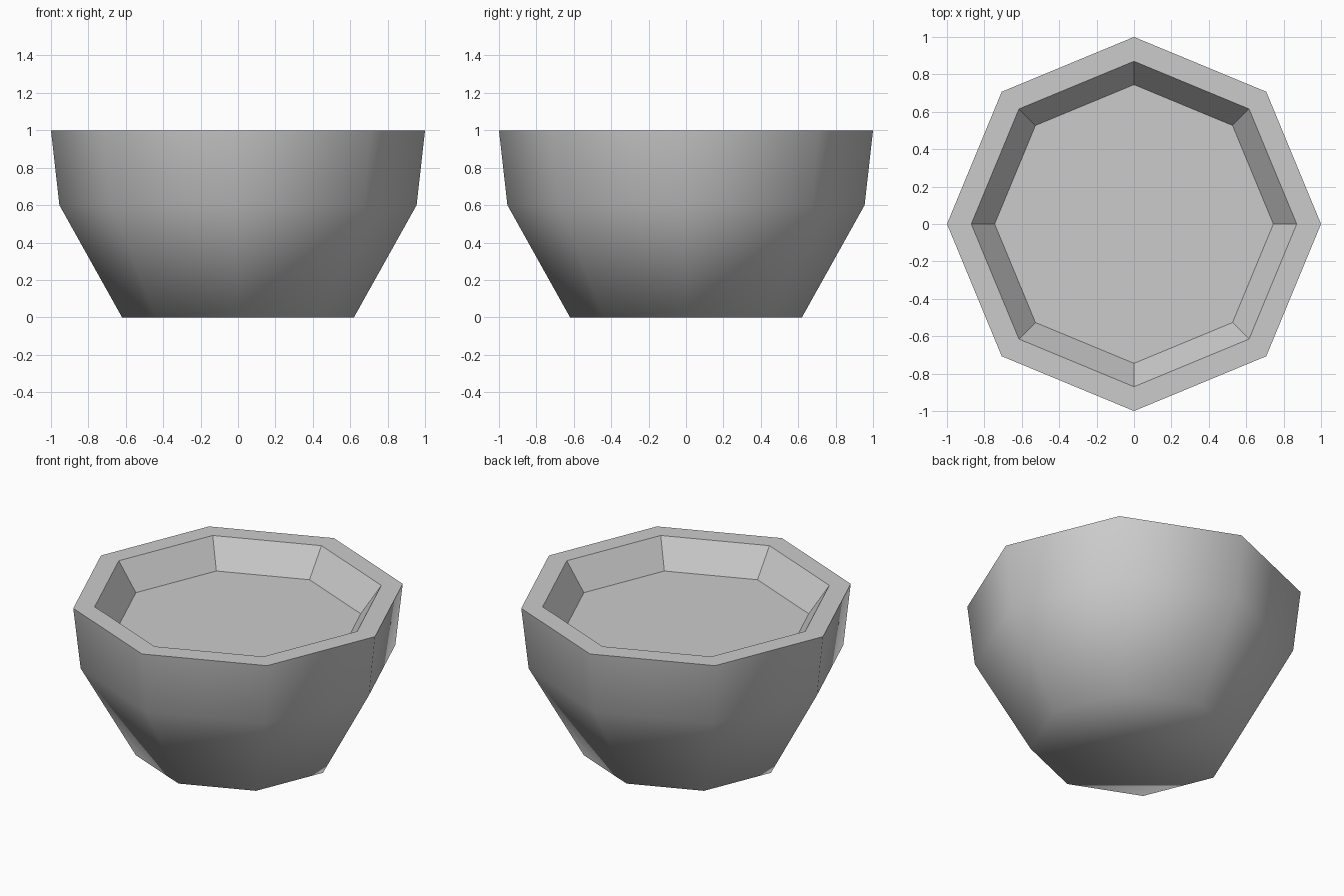
import bpy, bmesh
from math import cos, sin, pi

cube = bpy.data.objects.get("Cube")
if cube:
    bpy.data.objects.remove(cube, do_unlink=True)

SIDES = 8

# Material
grey = bpy.data.materials.new("light_grey")
grey.use_nodes = True
colour = (0.6, 0.6, 0.6, 1)
grey.diffuse_color = colour
grey.node_tree.nodes["Principled BSDF"].inputs["Base Color"].default_value = colour

# Profile from the base, up the outside, over the rim, down to the inner floor
profile = [(0.62, 0), (0.955, 0.6), (1, 1), (0.87, 1), (0.745, 0.823)]
RIM = 2  # profile point where the smooth outside ends

bm = bmesh.new()
rings = [[bm.verts.new((r * cos(2 * pi * i / SIDES), r * sin(2 * pi * i / SIDES), z))
          for i in range(SIDES)] for r, z in profile]

# Walls: smooth outside, flat rim and inside
for level, (low, high) in enumerate(zip(rings, rings[1:])):
    for i in range(SIDES):
        j = (i + 1) % SIDES
        face = bm.faces.new((low[i], low[j], high[j], high[i]))
        face.smooth = level < RIM

# Base blends into the walls, inner floor is flat
base = bm.faces.new(rings[0][::-1])
base.smooth = True
bm.faces.new(rings[-1])

# Crisp edge around the rim
for edge in bm.edges:
    if all(v in rings[RIM] for v in edge.verts):
        edge.smooth = False

mesh = bpy.data.meshes.new("bowl")
bm.to_mesh(mesh)
bm.free()
mesh.materials.append(grey)
bowl = bpy.data.objects.new("bowl", mesh)
bpy.context.collection.objects.link(bowl)
